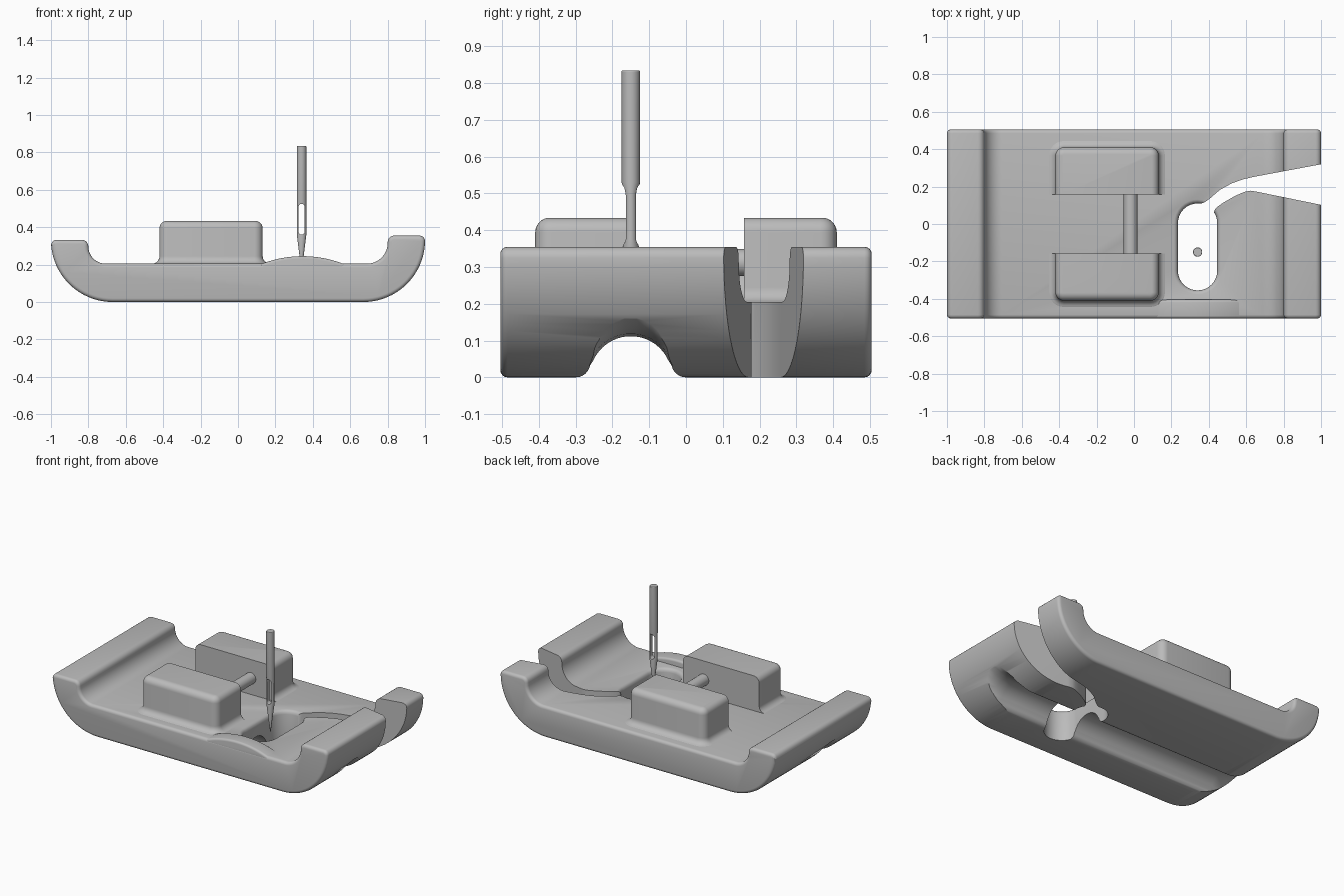
import bpy, bmesh, math
from mathutils import Vector

cube = bpy.data.objects.get("Cube")
if cube:
    bpy.data.objects.remove(cube, do_unlink=True)

steel = bpy.data.materials.new("brushed_steel_grey")
steel.use_nodes = True
GREY = (0.5, 0.5, 0.5, 1)
steel.diffuse_color = GREY
steel.node_tree.nodes["Principled BSDF"].inputs["Base Color"].default_value = GREY


def arc(cx, cy, r, a0, a1, n=8):
    """Points on an arc, angles in degrees."""
    angles = [math.radians(a0 + (a1 - a0) * i / n) for i in range(n + 1)]
    return [(cx + r * math.cos(a), cy + r * math.sin(a)) for a in angles]


def loft(name, rings, rim=0):
    """Skin matching rings, cap both ends, optionally round the two end rims."""
    bm = bmesh.new()
    loops = [[bm.verts.new(p) for p in ring] for ring in rings]
    n = len(loops[0])
    for a, b in zip(loops, loops[1:]):
        for i in range(n):
            j = (i + 1) % n
            bm.faces.new((a[i], a[j], b[j], b[i]))
    caps = [bm.faces.new(loops[0]), bm.faces.new(loops[-1])]
    bmesh.ops.recalc_face_normals(bm, faces=bm.faces[:])
    if rim:
        edges = [e for c in caps for e in c.edges]
        bmesh.ops.bevel(bm, geom=edges, offset=rim, segments=4, profile=0.5,
                        affect='EDGES', clamp_overlap=False)
    mesh = bpy.data.meshes.new(name)
    bm.to_mesh(mesh)
    bm.free()
    mesh.materials.append(steel)
    obj = bpy.data.objects.new(name, mesh)
    bpy.context.collection.objects.link(obj)
    return obj


def extrude_y(name, profile, y0, y1, rim=0):
    return loft(name, [[(x, y, z) for x, z in profile] for y in (y0, y1)], rim)


def activate(obj):
    bpy.ops.object.select_all(action='DESELECT')
    obj.select_set(True)
    bpy.context.view_layer.objects.active = obj


def cut(obj, cutter):
    mod = obj.modifiers.new("cut", 'BOOLEAN')
    mod.operation = 'DIFFERENCE'
    mod.solver = 'EXACT'
    mod.object = cutter
    activate(obj)
    bpy.ops.object.modifier_apply(modifier=mod.name)
    bpy.data.objects.remove(cutter, do_unlink=True)


def smooth(obj):
    activate(obj)
    bpy.ops.object.shade_smooth_by_angle(angle=math.radians(32))


# Sled-shaped sole with upturned ends
sole_profile = (
    arc(-0.67, 0.33, 0.33, 270, 185, 18)
    + arc(-0.97, 0.302, 0.03, 180, 90, 5)
    + arc(-0.835, 0.297, 0.035, 90, 0, 5)
    + arc(-0.708, 0.297, 0.092, 190, 270, 10)
    + arc(0.69, 0.315, 0.11, 270, 352, 10)
    + arc(0.835, 0.32, 0.035, 180, 90, 5)
    + arc(0.97, 0.325, 0.03, 90, 0, 5)
    + arc(0.67, 0.33, 0.33, 355, 270, 18))
sole = extrude_y("sole", sole_profile, -0.505, 0.505, 0.02)

# Thread tunnel under the sole, flared at both ends
half = [(0.16, -0.02), (0.15, 0)] + arc(0.15, 0.04, 0.04, 255, 190, 5)
half += arc(0, 0, 0.112, 24, 84, 8)
section = half + [(-y, z) for y, z in reversed(half)]
flare = [(0.8, 1), (0.86, 1.06), (0.91, 1.2), (0.95, 1.42), (0.98, 1.68), (1.05, 2.4)]
stations = [(-x, s) for x, s in reversed(flare)] + flare
cut(sole, loft("tunnel_cutter", [[(x, -0.15 + y * s, z * s) for y, z in section]
                                 for x, s in stations]))

# Needle hole with a softened upper lip
rings = []
for z, o in ((-0.1, 0), (0.18, 0), (0.193, 0.004), (0.201, 0.011), (0.206, 0.024), (0.23, 0.03)):
    outline = (arc(0.34, 0.005, 0.105 + o, 0, 180, 16)
               + arc(0.34, -0.25, 0.105 + o, 180, 360, 16))
    rings.append([(x, y, z) for x, y in outline])
cut(sole, loft("hole_cutter", rings))

# Curved thread slit from the hole out through the end
slit = [(0.335, 0.1), (0.36, 0.109), (0.38, 0.117), (0.41, 0.14), (0.46, 0.183),
        (0.52, 0.216), (0.58, 0.238), (0.64, 0.252), (1.1, 0.338), (1.1, 0.082),
        (0.65, 0.174), (0.62, 0.178), (0.59, 0.172), (0.54, 0.15), (0.48, 0.116),
        (0.443, 0.09), (0.431, 0.075), (0.425, 0.05), (0.34, 0.04)]
cut(sole, loft("slit_cutter", [[(x, y, z) for x, y in slit] for z in (-0.1, 0.5)]))
smooth(sole)

# Low hump along the front edge beside the hole
hump_profile = [(0.12, 0.17)] + arc(0.345, -0.355, 0.6, 112, 68, 20) + [(0.57, 0.17)]
smooth(extrude_y("front_hump", hump_profile, -0.504, -0.405, 0.014))

# Two clamp blocks with flared bases and rounded outer sides
levels = ([(0.2, 0.042), (0.206, 0.032)]
          + [(z, o) for o, z in arc(0.04, 0.245, 0.04, 250, 180, 5)]
          + [(z, o) for o, z in arc(-0.04, 0.394, 0.04, 0, 85, 6)])
for side, name in ((-1, "front_clamp_block"), (1, "rear_clamp_block")):
    rings = []
    for z, o in levels:
        r = max(0.045 + o, 0.006)
        x0, x1, outer = -0.42 - o, 0.132 + o, 0.41 + o
        outline = ([(x1, 0.158)] + arc(x1 - r, outer - r, r, 0, 90, 6)
                   + arc(x0 + r, outer - r, r, 90, 180, 6) + [(x0, 0.158)])
        rings.append([(x, side * y, z) for x, y in outline])
    smooth(loft(name, rings))

# Cross pin between the blocks
smooth(extrude_y("cross_pin", arc(-0.018, 0.312, 0.037, 0, 345, 23), -0.17, 0.17))

# Needle: round shank, flattened blade, pointed tip
needle_stations = [(0.835, 0.023, 0.023), (0.832, 0.025, 0.025), (0.53, 0.025, 0.025),
                   (0.515, 0.025, 0.022), (0.495, 0.025, 0.018), (0.375, 0.025, 0.018),
                   (0.355, 0.025, 0.022), (0.175, 0.002, 0.002)]
needle = loft("needle", [[(0.34 + rx * c, -0.15 + ry * s, z) for c, s in arc(0, 0, 1, 0, 345, 23)]
                         for z, rx, ry in needle_stations])
eye = arc(0.34, 0.509, 0.016, 0, 180, 8) + arc(0.34, 0.376, 0.016, 180, 360, 8)
cut(needle, extrude_y("eye_cutter", eye, -0.25, -0.05))
smooth(needle)
